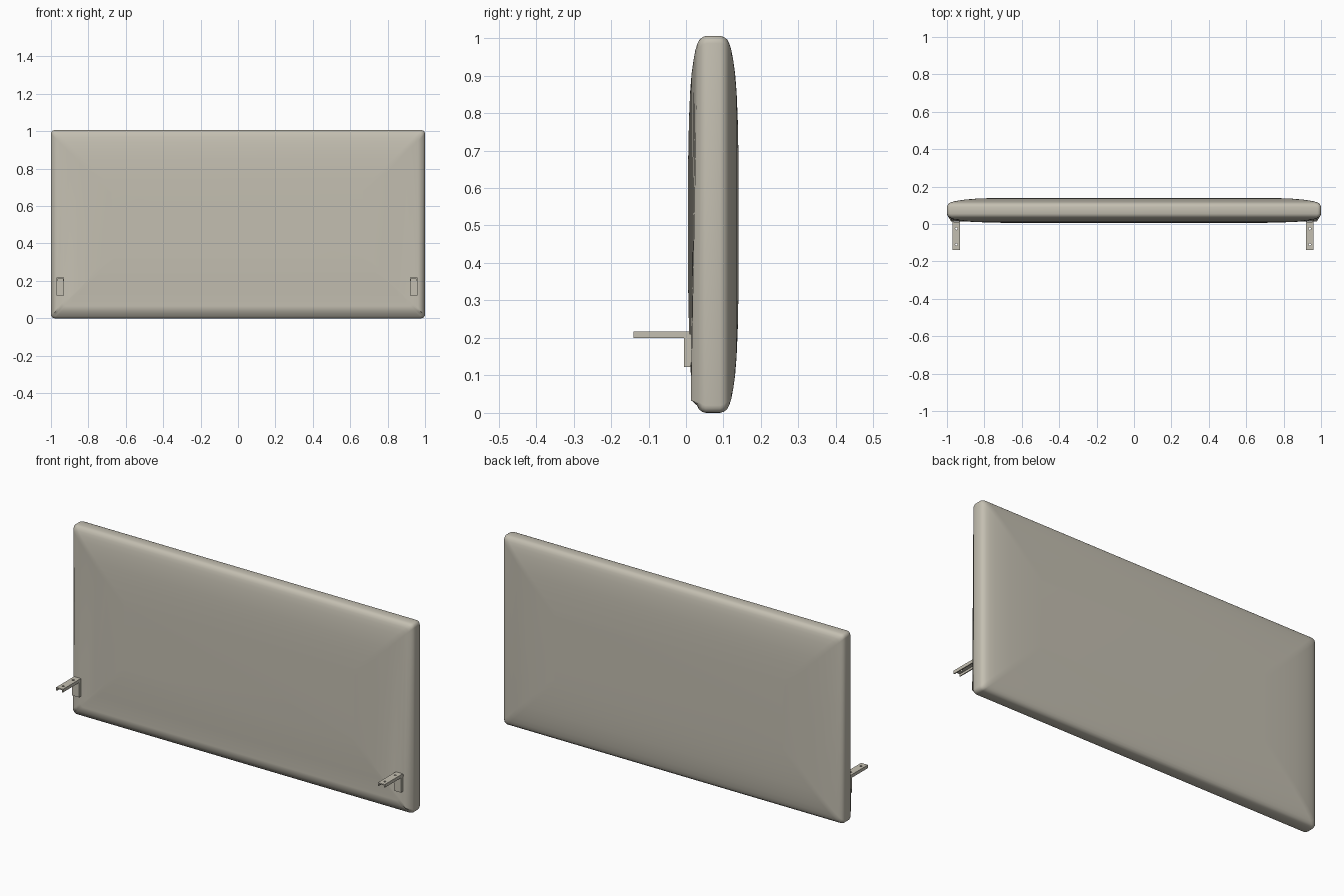
import bpy, bmesh, math

cube = bpy.data.objects.get("Cube")
if cube:
    bpy.data.objects.remove(cube)

mat = bpy.data.materials.new("warm_beige")
color = (0.55, 0.52, 0.44, 1)
mat.use_nodes = True
mat.diffuse_color = color
mat.node_tree.nodes["Principled BSDF"].inputs["Base Color"].default_value = color


def finish(name, bm):
    bmesh.ops.recalc_face_normals(bm, faces=bm.faces)
    mesh = bpy.data.meshes.new(name)
    bm.to_mesh(mesh)
    bm.free()
    mesh.materials.append(mat)
    obj = bpy.data.objects.new(name, mesh)
    bpy.context.collection.objects.link(obj)
    return obj


def rounded_outline(inset, radius=0.02, steps=4):
    """Rounded rectangle of the panel, shrunk by an inset."""
    half_x, half_z = 1 - inset - radius, 0.503 - inset - radius
    points = []
    for corner, (sx, sz) in enumerate([(1, 1), (-1, 1), (-1, -1), (1, -1)]):
        for i in range(steps + 1):
            a = math.pi / 2 * (corner + i / steps)
            points.append((sx * half_x + radius * math.cos(a),
                           0.503 + sz * half_z + radius * math.sin(a)))
    return points


# Padded panel: rings of (inset, half thickness) on the front and back
profile = [(0, 0.018), (0.003, 0.028), (0.01, 0.037), (0.022, 0.043),
           (0.038, 0.048), (0.065, 0.053), (0.1, 0.058), (0.15, 0.062),
           (0.22, 0.065), (0.32, 0.067)]
bm = bmesh.new()
rings = []
for side, steps in ((-1, reversed(profile)), (1, profile)):
    for inset, half in steps:
        ring = []
        for x, z in rounded_outline(inset):
            y = 0.073 + side * half
            # Tucked lip along the lower front edge
            if side < 0 and z < 0.12:
                y = min(y, 0.013) if z > 0.032 else y - 0.002
            ring.append(bm.verts.new((x, y, z)))
        rings.append(ring)
for a, b in zip(rings, rings[1:]):
    for i in range(len(a)):
        j = (i + 1) % len(a)
        bm.faces.new((a[i], a[j], b[j], b[i]))
bm.faces.new(rings[0])
bm.faces.new(rings[-1])
panel = finish("padded_panel", bm)
bpy.context.view_layer.objects.active = panel
panel.select_set(True)
bpy.ops.object.shade_smooth_by_angle(angle=math.radians(50))
panel.select_set(False)


def extrude_profile(name, points, x0, x1):
    """Extrude a (y, z) outline along x."""
    bm = bmesh.new()
    face = bm.faces.new([bm.verts.new((x0, y, z)) for y, z in points])
    result = bmesh.ops.extrude_face_region(bm, geom=[face])
    bmesh.ops.translate(bm, vec=(x1 - x0, 0, 0),
                        verts=[v for v in result["geom"] if isinstance(v, bmesh.types.BMVert)])
    return finish(name, bm)


# Folded channel brackets: a bent web with a flange on each side
web = [(-0.14, 0.217), (0.01, 0.217), (0.01, 0.211), (0.001, 0.211),
       (0.001, 0.122), (-0.005, 0.122), (-0.005, 0.211), (-0.14, 0.211)]
flange = [(-0.14, 0.216), (0.01, 0.216), (0.01, 0.21), (0.032, 0.21),
          (0.032, 0.128), (0.012, 0.128), (0.012, 0.122), (-0.004, 0.122),
          (-0.004, 0.2), (-0.14, 0.2)]
for side, center in (("right", -0.95), ("left", 0.94)):
    left, right = center - 0.02, center + 0.02
    plate = extrude_profile(side + "_bracket_web", web, left, right)
    extrude_profile(side + "_bracket_outer_flange", flange, left, left + 0.005)
    extrude_profile(side + "_bracket_inner_flange", flange, right - 0.005, right)

    # Screw holes through the arm
    for n, y in enumerate((-0.025, -0.11)):
        bpy.ops.mesh.primitive_cylinder_add(vertices=12, radius=0.006, depth=0.03,
                                            location=(center, y, 0.214))
        cutter = bpy.context.object
        cutter.name = f"{side}_screw_hole_cutter_{n + 1}"
        cutter.hide_render = True
        cutter.display_type = "WIRE"
        cutter.hide_set(True)
        hole = plate.modifiers.new("screw_hole", "BOOLEAN")
        hole.operation = "DIFFERENCE"
        hole.object = cutter
